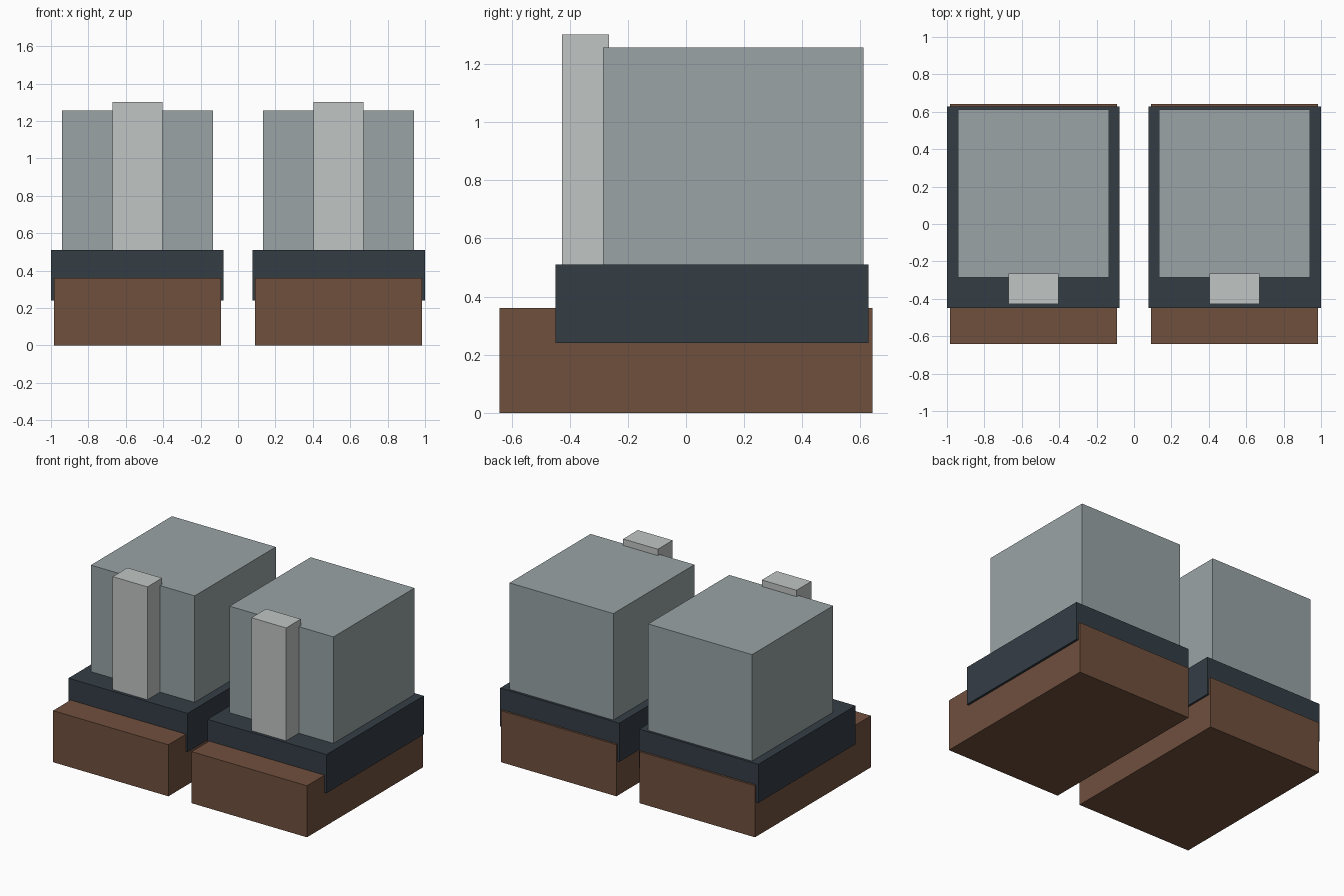
import bpy

if "Cube" in bpy.data.objects:
    bpy.data.objects.remove(bpy.data.objects["Cube"])


def material(name, rgb):
    m = bpy.data.materials.new(name)
    m.diffuse_color = (*rgb, 1)
    m.use_nodes = True
    m.node_tree.nodes["Principled BSDF"].inputs["Base Color"].default_value = m.diffuse_color
    return m


def box(name, x, y, z, mat):
    """Box from (min, max) ranges."""
    ranges = (x, y, z)
    bpy.ops.mesh.primitive_cube_add(size=1, location=[(a + b) / 2 for a, b in ranges])
    ob = bpy.context.object
    ob.name = name
    ob.scale = [abs(b - a) for a, b in ranges]
    bpy.ops.object.transform_apply(location=False, rotation=False, scale=True)
    ob.data.materials.append(mat)


brown = material("brown", (0.162, 0.080, 0.048))
dark = material("dark_slate", (0.034, 0.047, 0.060))
grey = material("blue_grey", (0.32, 0.37, 0.38))
pale = material("pale_grey", (0.53, 0.56, 0.55))

# Parts of one unit: name, x, y and z ranges, material
PARTS = [
    ("sole", (0.09, 0.984), (-0.642, 0.642), (0.0, 0.361), brown),
    ("foot_band", (0.077, 1.0), (-0.448, 0.628), (0.24, 0.51), dark),
    ("leg_block", (0.135, 0.94), (-0.286, 0.611), (0.51, 1.256), grey),
    ("front_strip", (0.403, 0.672), (-0.427, -0.264), (0.51, 1.301), pale),
]

# Matching left and right units
for side, s in (("left", -1), ("right", 1)):
    for name, (x0, x1), y, z, mat in PARTS:
        box(f"{side}_{name}", (s * x0, s * x1), y, z, mat)
